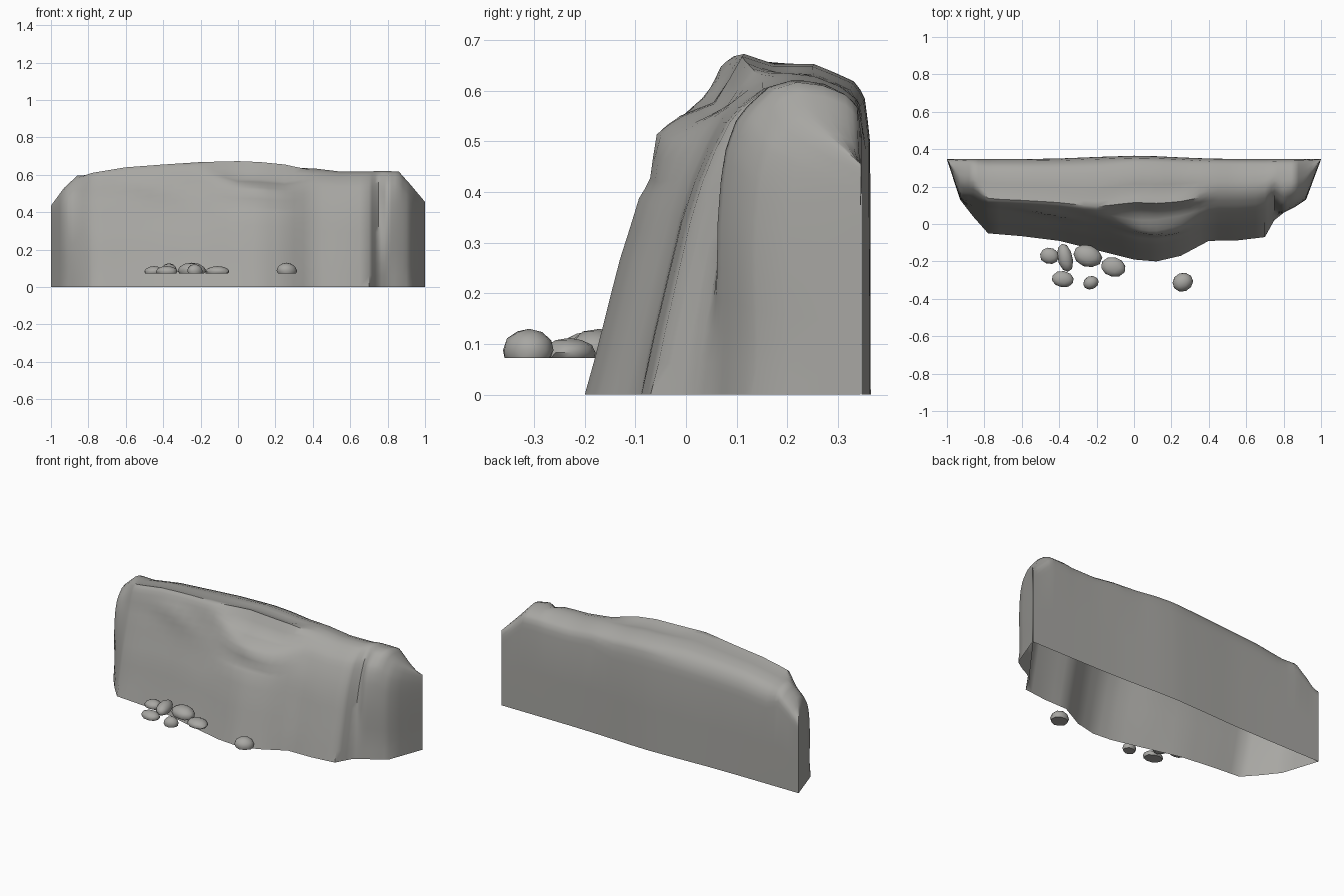
import bpy, bmesh, math, random
from mathutils import Vector, Matrix

cube = bpy.data.objects.get("Cube")
if cube:
    bpy.data.objects.remove(cube)


def material(name, colour):
    m = bpy.data.materials.new(name)
    m.use_nodes = True
    m.diffuse_color = colour
    bsdf = m.node_tree.nodes["Principled BSDF"]
    bsdf.inputs["Base Color"].default_value = colour
    bsdf.inputs["Roughness"].default_value = 0.9
    return m


rock = material("grey rock", (0.39, 0.385, 0.365, 1))


def finish(bm, name, angle):
    mesh = bpy.data.meshes.new(name)
    bm.to_mesh(mesh)
    bm.free()
    obj = bpy.data.objects.new(name, mesh)
    bpy.context.collection.objects.link(obj)
    mesh.materials.append(rock)
    bpy.ops.object.select_all(action="DESELECT")
    bpy.context.view_layer.objects.active = obj
    obj.select_set(True)
    bpy.ops.object.shade_smooth_by_angle(angle=math.radians(angle))
    return obj


# Cross-sections from front foot over the crest to back foot (depth share, height share)
DEPTHS = {
    "cliff": (0, .08, .15, .22, .29, .34, .38, .42, .46, .58, .75, .9, .98, 1, 1),
    "bulge": (0, .06, .12, .19, .23, .28, .35, .46, .55, .66, .8, .95, .98, 1, 1),
    "round": (0, .06, .13, .18, .24, .3, .37, .43, .55, .66, .78, .89, .97, 1, 1),
    "end": (0, .02, 0, 0, .02, .05, .12, .2, .35, .5, .7, .88, .97, 1, 1),
}
HEIGHTS = {
    "cliff": (0, .2, .4, .55, .7, .8, .9, .97, 1, .985, .975, .94, .86, .75, 0),
    "bulge": (0, .2, .4, .58, .64, .77, .82, .86, 1, .97, .97, .92, .87, .74, 0),
    "round": (0, .2, .4, .55, .68, .78, .87, .92, .98, 1, .99, .96, .92, .82, 0),
}
HEIGHTS["end"] = HEIGHTS["round"]

# Stations along the wall: x, front foot y, crest height, section
STATIONS = [
    (-1, .345, .435, "end"), (-.93, .13, .53, "end"), (-.86, .04, .595, "round"),
    (-.78, -.05, .61, "cliff"), (-.6, -.065, .64, "cliff"), (-.4, -.09, .655, "cliff"),
    (-.2, -.14, .668, "cliff"), (0, -.19, .673, "bulge"), (.12, -.2, .668, "bulge"),
    (.25, -.17, .655, "bulge"), (.4, -.09, .635, "round"), (.55, -.088, .617, "round"),
    (.7, -.07, .618, "round"), (.75, .02, .62, "round"), (.8, .06, .62, "end"),
    (.86, .09, .617, "end"), (.92, .13, .55, "end"), (1, .345, .455, "end"),
]


def section(x, foot, crest, kind):
    back = .347 + .018 * math.exp(-(x / .3) ** 2)
    return [Vector((x, foot + s * (back - foot), q * crest))
            for s, q in zip(DEPTHS[kind], HEIGHTS[kind])]


def refine(items, blend, steps):
    out = []
    for a, b in zip(items, items[1:]):
        out += [blend(a, b, i / steps) for i in range(steps)]
    return out + [items[-1]]


def ridge(p, x0, z0, slope, width):
    """Slanting ledge on the front face, fading to both sides."""
    along = math.exp(-((p.x - x0) / width) ** 2)
    across = math.exp(-((p.z - z0 - slope * (p.x - x0)) / .045) ** 2)
    return .02 * along * across


# Cliff wall, a shell open underneath
rows = [section(*s) for s in STATIONS]
rows = refine(rows, lambda a, b, t: [p.lerp(q, t) for p, q in zip(a, b)], 3)
rows = [refine(r, lambda a, b, t: a.lerp(b, t), 2) for r in rows]
bm = bmesh.new()
grid = []
for row in rows:
    for p in row:
        if p.y < .09:
            p.y -= ridge(p, .12, .51, -.38, .2) + ridge(p, -.45, .53, -.25, .15)
    grid.append([bm.verts.new(p) for p in row])
for a, b in zip(grid, grid[1:]):
    for i in range(len(a) - 1):
        bm.faces.new((a[i], b[i], b[i + 1], a[i + 1]))
bmesh.ops.remove_doubles(bm, verts=bm.verts, dist=.0005)
# Soften the shell except on its foot and its two end edges
inner = [v for v in bm.verts if v.co.z > .01 and abs(v.co.x) < .98]
for _ in range(2):
    bmesh.ops.smooth_vert(bm, verts=inner, factor=.3,
                          use_axis_x=False, use_axis_y=True, use_axis_z=False)
finish(bm, "cliff_wall", 50)

# Loose stones with flat undersides: x, y, half width, half depth, height, turn
STONES = [
    (-.45, -.17, .052, .045, .04, -25), (-.37, -.18, .042, .08, .055, 12),
    (-.25, -.17, .08, .062, .058, -20), (-.11, -.23, .068, .055, .04, -10),
    (-.38, -.295, .062, .045, .04, -8), (-.23, -.315, .045, .036, .05, 25),
    (.26, -.31, .058, .052, .058, 20),
]
random.seed(4)
for n, (x, y, rx, ry, h, turn) in enumerate(STONES, 1):
    bm = bmesh.new()
    bmesh.ops.create_icosphere(bm, subdivisions=2, radius=1)
    lumps = [Vector([random.uniform(-1, 1) for _ in range(3)]).normalized() for _ in range(5)]
    for v in bm.verts:
        v.co *= 1 + .06 * sum(max(0, v.co.dot(d)) ** 4 - .2 for d in lumps)
        v.co.z = max(v.co.z, -.35)
    top = max(v.co.z for v in bm.verts)
    for v in bm.verts:
        v.co = Vector((v.co.x * rx, v.co.y * ry, (v.co.z + .35) / (top + .35) * h))
    place = Matrix.Translation((x, y, .072)) @ Matrix.Rotation(math.radians(turn), 4, "Z")
    bmesh.ops.transform(bm, matrix=place, verts=bm.verts)
    finish(bm, f"loose_stone_{n}", 40)
